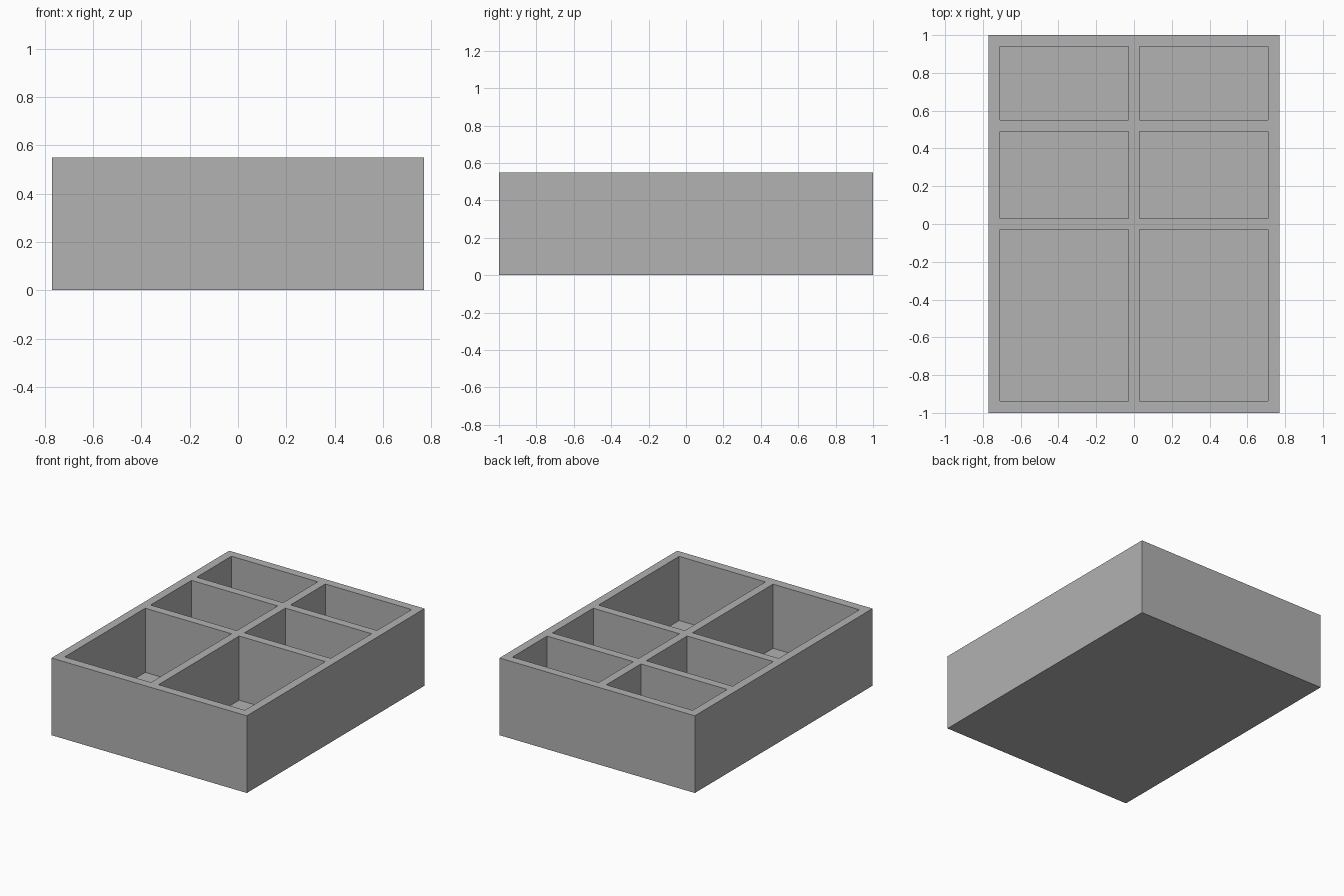
import bpy
import bmesh

cube = bpy.data.objects.get("Cube")
if cube:
    bpy.data.objects.remove(cube, do_unlink=True)

HEIGHT = 0.55
FLOOR = 0.093

# Lines where walls and compartments alternate, starting with an outer wall
XS = [-0.77, -0.71, -0.03, 0.03, 0.71, 0.77]
YS = [-1.0, -0.937, -0.03, 0.03, 0.49, 0.55, 0.94, 1.0]

grey = bpy.data.materials.new("plain_grey")
grey.use_nodes = True
colour = (0.445, 0.445, 0.445, 1)
grey.diffuse_color = colour
grey.node_tree.nodes["Principled BSDF"].inputs["Base Color"].default_value = colour

bm = bmesh.new()

# Top sheet laid out along the wall lines
verts = [[bm.verts.new((x, y, HEIGHT)) for y in YS] for x in XS]
pockets = []
for i in range(len(XS) - 1):
    for j in range(len(YS) - 1):
        face = bm.faces.new((verts[i][j], verts[i + 1][j],
                             verts[i + 1][j + 1], verts[i][j + 1]))
        if i % 2 and j % 2:
            pockets.append(face)

# Outer sides and underside
rim = [e for e in bm.edges if e.is_boundary]
sides = bmesh.ops.extrude_edge_only(bm, edges=rim)["geom"]
for v in (g for g in sides if isinstance(g, bmesh.types.BMVert)):
    v.co.z = 0
bottom = [g for g in sides if isinstance(g, bmesh.types.BMEdge) and g.is_boundary]
bmesh.ops.contextual_create(bm, geom=bottom)

# Compartments sunk down to the floor
for face in bmesh.ops.extrude_discrete_faces(bm, faces=pockets)["faces"]:
    for v in face.verts:
        v.co.z = FLOOR

bmesh.ops.recalc_face_normals(bm, faces=bm.faces)

mesh = bpy.data.meshes.new("compartment_tray")
bm.to_mesh(mesh)
bm.free()
mesh.materials.append(grey)
tray = bpy.data.objects.new("compartment_tray", mesh)
bpy.context.collection.objects.link(tray)
